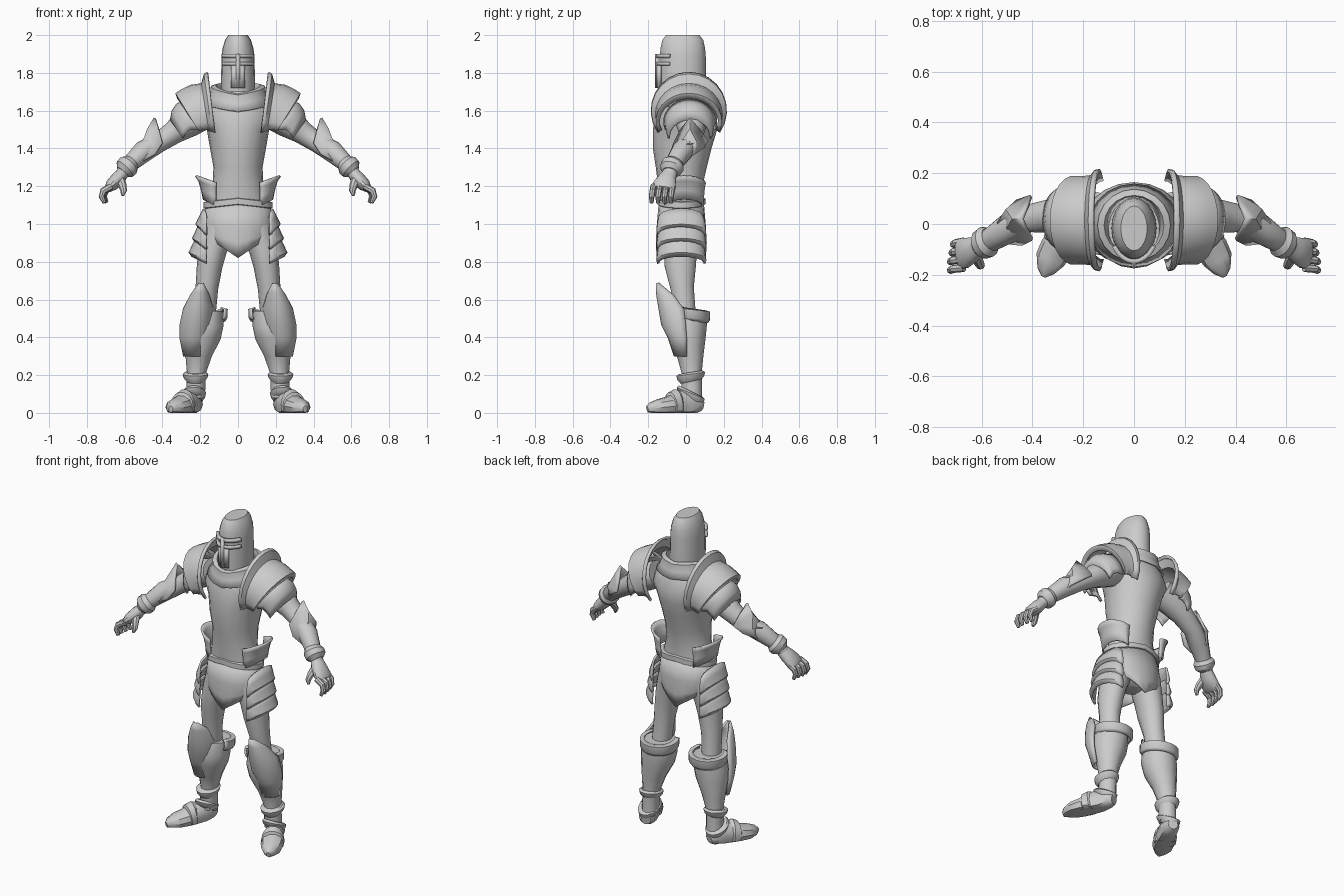
import bpy, bmesh
from math import sin, cos, radians, pi
from mathutils import Vector

cube = bpy.data.objects.get("Cube")
if cube:
    bpy.data.objects.remove(cube)

STEEL = (0.6, 0.6, 0.6, 1)
steel = bpy.data.materials.new("plain_steel")
steel.use_nodes = True
steel.diffuse_color = STEEL
steel.node_tree.nodes["Principled BSDF"].inputs["Base Color"].default_value = STEEL


def ring(x, y, z, rx, ry, start=0, end=None, dip=0, tilt=0, count=20):
    """Horizontal oval, or an open arc when end is given; dip drops front and back into a V."""
    closed = end is None
    span = 360 if closed else end - start
    points = []
    for i in range(count):
        a = radians(start + span * i / (count if closed else count - 1))
        drop = dip * (1 - abs(cos(a)))
        points.append(Vector((x + rx * cos(a), y + ry * sin(a), z - drop + tilt * sin(a))))
    return points


def arch(x, y, z, ry, rz, half, lean, count=17):
    """Upright arch over a shoulder, its feet leaning towards the body."""
    points = []
    for i in range(count):
        a = radians(half) * (2 * i / (count - 1) - 1)
        points.append(Vector((x - lean * (1 - cos(a)), y + ry * sin(a), z + rz * cos(a))))
    return points


def skin(name, rows, closed=True, thick=0, mirror=False, angle=35):
    """Bridge a list of rows into one surface."""
    bm = bmesh.new()
    grid = [[bm.verts.new(p) for p in row] for row in rows]
    n = len(grid[0])
    for low, high in zip(grid, grid[1:]):
        for i in range(n if closed else n - 1):
            j = (i + 1) % n
            bm.faces.new((low[i], low[j], high[j], high[i]))
    if closed and not thick:
        bm.faces.new(grid[0][::-1])
        bm.faces.new(grid[-1])
    return finish(name, bm, thick, mirror, angle)


def finish(name, bm, thick, mirror, angle):
    bmesh.ops.recalc_face_normals(bm, faces=bm.faces)
    mesh = bpy.data.meshes.new(name)
    bm.to_mesh(mesh)
    bm.free()
    mesh.materials.append(steel)
    obj = bpy.data.objects.new(name, mesh)
    bpy.context.collection.objects.link(obj)
    bpy.ops.object.select_all(action="DESELECT")
    obj.select_set(True)
    bpy.context.view_layer.objects.active = obj
    bpy.ops.object.shade_smooth_by_angle(angle=radians(angle))
    if thick:
        solid = obj.modifiers.new("thickness", "SOLIDIFY")
        solid.thickness = thick
        solid.offset = 0
    if mirror:
        obj.modifiers.new("other_side", "MIRROR")
    return obj


def tube(name, path, ref=(0, 1, 0), count=14, floor=None):
    """Limb along a path of (x, y, z, side radius, radius along ref)."""
    centres = [Vector(p[:3]) for p in path]
    rows = []
    for k, (c, p) in enumerate(zip(centres, path)):
        t = (centres[min(k + 1, len(path) - 1)] - centres[max(k - 1, 0)]).normalized()
        u = t.cross(Vector(ref)).normalized()
        v = u.cross(t)
        row = [c + u * p[3] * cos(a) + v * p[4] * sin(a)
               for a in (2 * pi * i / count for i in range(count))]
        if floor is not None:
            for q in row:
                q.z = max(q.z, floor)
        rows.append(row)
    return skin(name, rows, mirror=True)


# Helmet with a flat crown, brow bands around the sight and a breath plate
HELM_Y = -0.017
skin("helmet", [ring(0, HELM_Y, z, rx, ry) for z, rx, ry in (
    (1.7, .09, .122), (1.88, .088, .122), (1.93, .082, .118), (1.975, .068, .108), (2, .052, .088))])
for name, low, high in (("lower_sight_band", 1.84, 1.857), ("upper_sight_band", 1.88, 1.9)):
    skin(name, [ring(0, HELM_Y, z, .092, .13, 212, 328) for z in (low, high)],
         closed=False, thick=.018)
skin("breath_plate", [ring(0, HELM_Y, z, .09, .13, 248, 292, count=7) for z in (1.72, 1.85)],
     closed=False, thick=.018)
skin("nose_ridge", [ring(0, HELM_Y, z, .09, .137, 264, 276, count=3) for z in (1.72, 1.9)],
     closed=False, thick=.018)

# Breastplate and backplate
skin("cuirass", [ring(0, y, z, rx, ry) for y, z, rx, ry in (
    (-.025, 1.1, .16, .115), (-.03, 1.2, .135, .117), (-.025, 1.3, .13, .135),
    (-.02, 1.4, .148, .155), (-.005, 1.5, .165, .17), (0, 1.57, .2, .165),
    (0, 1.64, .18, .145), (0, 1.7, .11, .12))])
skin("gorget", [ring(0, -.005, z, r, ry, dip=.02, tilt=.025) for z, r, ry in (
    (1.64, .175, .16), (1.68, .145, .142), (1.725, .14, .138), (1.73, .12, .12), (1.69, .1, .11))],
    thick=.01)

# Waist belt, pelvis and pointed skirt
skin("belt", [ring(0, -.025, z, r, r - .055, dip=-.02) for z, r in (
    (1.08, .172), (1.085, .182), (1.115, .182), (1.12, .165))])
skin("pelvis", [ring(0, -.025, z, rx, ry) for z, rx, ry in (
    (1.1, .15, .1), (.98, .16, .105), (.92, .12, .09), (.89, .05, .05))])
skin("skirt", [ring(0, -.025, z, rx, ry, dip=d) for z, rx, ry, d in (
    (1.11, .165, .115, 0), (1, .18, .125, .01), (.95, .175, .13, .05), (.93, .155, .125, .11))],
    thick=.01)

# Flared waist guards and layered hip plates
skin("waist_guards", [ring(.115, -.01, z, rx, ry, -90, 90, dip=.035, count=11) for z, rx, ry in (
    (1.13, .065, .1), (1.18, .075, .1), (1.23, .09, .105), (1.255, .108, .11))],
    closed=False, thick=.012, mirror=True)
for k in range(3):
    top = 1.08 - .075 * k
    out = .018 * k
    skin("hip_plate_%d" % (k + 1), [
        ring(.165, -.025, top - drop, grow + out, ry, -90, 90, dip=.04, count=11)
        for drop, grow, ry in ((0, .015, .115), (.04, .035, .122), (.08, .055, .127), (.1, .04, .122))],
        closed=False, thick=.012, mirror=True)

# Shoulder armour: a tall rolled flange running into a flared shell, and an arm lame
skin("pauldrons", [arch(*row) for row in (
    (.16, .015, 1.6, .195, .2, 125, .025), (.175, .015, 1.6, .193, .19, 125, .025),
    (.19, .015, 1.58, .172, .16, 122, .025), (.25, .015, 1.57, .168, .16, 115, .06),
    (.3, .015, 1.555, .168, .15, 112, .08), (.325, .015, 1.545, .17, .145, 110, .09),
    (.315, .015, 1.54, .155, .125, 110, .085))],
    closed=False, thick=.014, mirror=True)
skin("shoulder_lames", [arch(*row) for row in (
    (.25, .02, 1.54, .135, .12, 110, .03), (.32, .02, 1.53, .125, .105, 105, .06),
    (.345, .02, 1.5, .12, .1, 100, .06), (.355, .02, 1.46, .11, .09, 95, .06))],
    closed=False, thick=.012, mirror=True)

# Arms, wrist cuffs and hands
tube("arms", [(.18, .02, 1.58, .08, .09), (.27, .03, 1.54, .085, .085), (.34, .03, 1.485, .062, .066),
              (.42, .02, 1.43, .052, .055), (.5, -.02, 1.385, .058, .058),
              (.57, -.065, 1.32, .045, .047), (.62, -.09, 1.26, .032, .038)])
tube("wrist_cuffs", [(.565, -.06, 1.325, .045, .05), (.58, -.07, 1.31, .06, .064),
                     (.6, -.08, 1.29, .058, .06), (.615, -.085, 1.275, .035, .04)])
tube("palms", [(.6, -.08, 1.28, .03, .035), (.635, -.1, 1.24, .038, .05),
               (.67, -.115, 1.205, .034, .062), (.69, -.12, 1.185, .02, .058)])
for k, name in enumerate(("little", "ring", "middle", "index")):
    y = -.07 - .034 * k
    reach = .006 * min(k, 2)
    tube(name + "_fingers", [(.67, y, 1.2, .018, .017), (.702 + reach, y - .005, 1.175, .018, .016),
                             (.71 + reach, y - .01, 1.145, .016, .015),
                             (.695 + reach, y - .01, 1.112, .01, .01)], count=8)
tube("thumbs", [(.625, -.12, 1.24, .025, .02), (.612, -.15, 1.205, .022, .018),
                (.605, -.165, 1.175, .017, .015), (.612, -.17, 1.15, .008, .008)], count=8)

# Diamond elbow guards with an upward spike, wrapping the joint
bm = bmesh.new()
rim = [bm.verts.new(p) for p in (
    (.44, .02, 1.56), (.42, -.025, 1.5), (.4, -.06, 1.43), (.44, -.08, 1.37),
    (.5, -.075, 1.335), (.515, -.01, 1.325), (.51, .04, 1.365), (.46, .09, 1.4),
    (.405, .11, 1.44), (.42, .07, 1.5))]
boss = [bm.verts.new(p) for p in ((.475, .02, 1.5), (.505, -.03, 1.42), (.535, .005, 1.42),
                                  (.5, .055, 1.43))]
for i, a in enumerate(rim):
    b = rim[(i + 1) % len(rim)]
    near = [min(boss, key=lambda p: (p.co - v.co).length) for v in (a, b)]
    bm.faces.new((a, b, near[1]))
    if near[0] != near[1]:
        bm.faces.new((a, near[1], near[0]))
bmesh.ops.contextual_create(bm, geom=boss)
finish("elbow_guards", bm, .014, True, 30)

# Thighs and armoured calves
tube("thighs", [(.1, -.025, .98, .085, .1), (.135, -.03, .86, .075, .09), (.15, -.03, .78, .068, .085),
                (.165, -.02, .66, .06, .063), (.175, -.005, .5, .055, .06)])
skin("calf_armour", [ring(x, y, z, rx, ry, count=12) for x, y, z, rx, ry in (
    (.175, .015, .54, .095, .095), (.182, .005, .46, .105, .105), (.19, .008, .39, .098, .095),
    (.208, .022, .3, .07, .07), (.22, .03, .21, .05, .053), (.225, .03, .08, .05, .055))],
    mirror=True)
skin("calf_rims", [ring(.17, .02, z, r, r - .008, -40, 210, tilt=-.012) for z, r in (
    (.49, .1), (.505, .11), (.545, .112), (.55, .09))], closed=False, thick=.01, mirror=True)

# Long knee and shin plates, pointed at the top
skin("shin_plates", [ring(x, y, z, rx, ry, 170, 370, tilt=t, count=13) for x, y, z, rx, ry, t in (
    (.195, -.145, .685, .008, .008, 0), (.202, -.075, .62, .045, .078, -.02),
    (.21, -.03, .55, .075, .112, -.02), (.222, -.02, .47, .08, .105, 0),
    (.23, -.01, .4, .074, .08, 0), (.238, -.005, .3, .046, .052, 0))],
    closed=False, thick=.014, mirror=True)

# Ankle cuffs and outward turned boots
for name, x, top, r in (("ankle_cuffs", .225, .215, .068), ("boot_collars", .235, .115, .066)):
    skin(name, [ring(x, .025, top - drop, r - inset, r - inset + .008, tilt=.01 if r > .067 else -.03)
                for drop, inset in ((0, .012), (.01, 0), (.03, .005), (.05, .022))], mirror=True)
UP = (0, 0, 1)
tube("boots", [(.22, .085, .04, .03, .03), (.23, .06, .045, .048, .05), (.25, .01, .05, .052, .075),
               (.28, -.05, .045, .058, .07), (.305, -.095, .035, .066, .052),
               (.33, -.14, .03, .06, .045), (.348, -.185, .025, .035, .032),
               (.356, -.205, .02, .012, .018)], ref=UP, count=10, floor=0)
tube("instep_bands", [(.272, -.04, .045, .05, .075), (.28, -.05, .045, .064, .082),
                      (.297, -.08, .04, .068, .07), (.303, -.09, .04, .05, .055)], ref=UP, floor=0)
